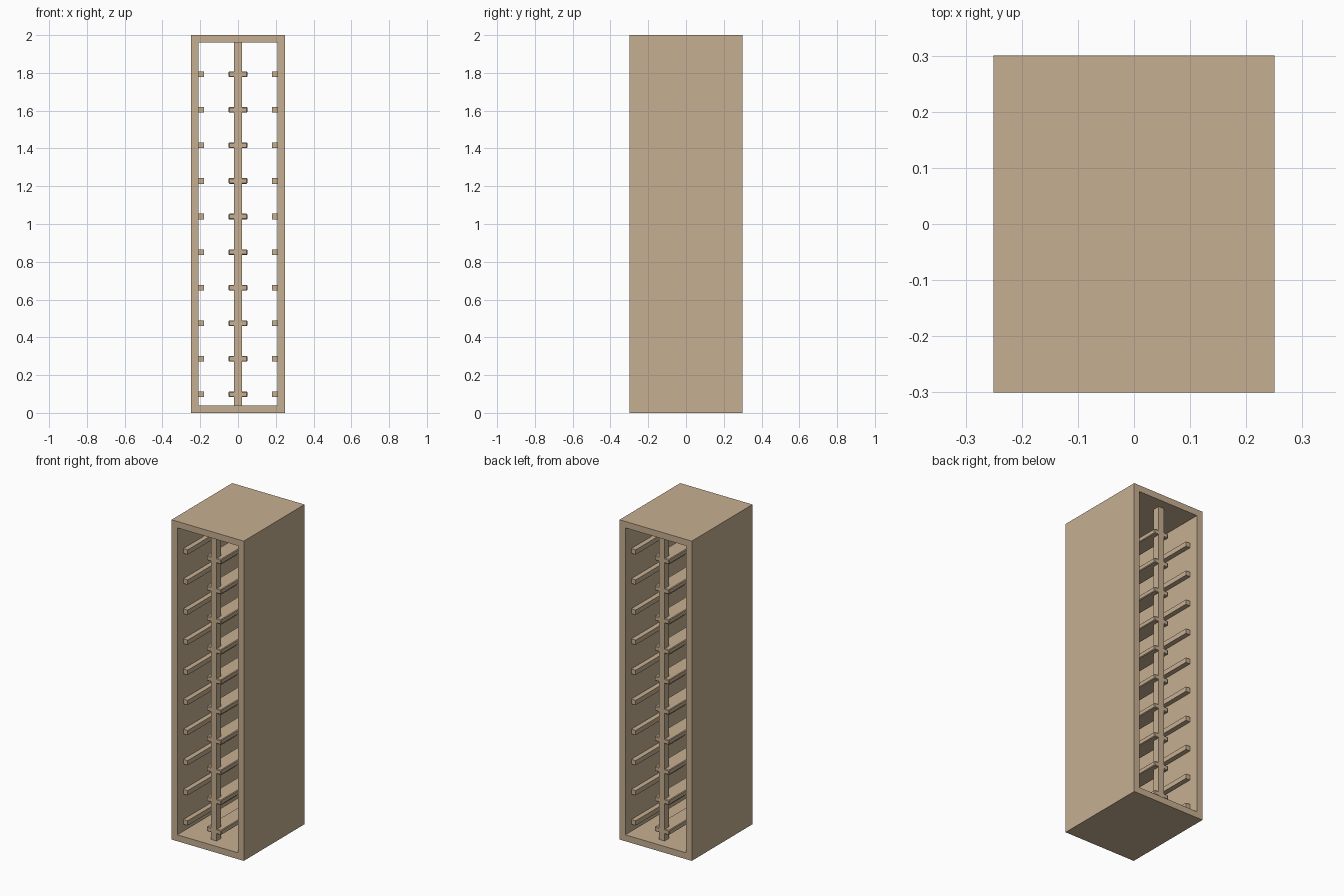
import bpy, bmesh

if "Cube" in bpy.data.objects:
    bpy.data.objects.remove(bpy.data.objects["Cube"])

wood = bpy.data.materials.new("pale_wood")
wood.diffuse_color = (0.565, 0.429, 0.283, 1)
wood.use_nodes = True
wood.node_tree.nodes["Principled BSDF"].inputs["Base Color"].default_value = wood.diffuse_color

W, D, H, T = 0.5, 0.6, 2.0, 0.04   # cabinet width, depth, height, wall thickness
INSET = 0.06                       # posts and rails sit back from the openings
RAIL = 0.03                        # rail cross-section


def finish(name, bm):
    bmesh.ops.recalc_face_normals(bm, faces=bm.faces)
    me = bpy.data.meshes.new(name)
    bm.to_mesh(me)
    bm.free()
    me.materials.append(wood)
    ob = bpy.data.objects.new(name, me)
    bpy.context.collection.objects.link(ob)
    return ob


def box(name, x0, x1, y0, y1, z0, z1):
    bm = bmesh.new()
    bmesh.ops.create_cube(bm, size=1)
    for v in bm.verts:
        v.co = ((x0 + x1) / 2 + v.co.x * (x1 - x0),
                (y0 + y1) / 2 + v.co.y * (y1 - y0),
                (z0 + z1) / 2 + v.co.z * (z1 - z0))
    return finish(name, bm)


# Cabinet shell: rectangular frame extruded through the depth, open front and back
bm = bmesh.new()


def ring(x, z0, z1):
    return [bm.verts.new((px, -D / 2, pz))
            for px, pz in ((-x, z0), (x, z0), (x, z1), (-x, z1))]


outer, inner = ring(W / 2, 0, H), ring(W / 2 - T, T, H - T)
faces = [bm.faces.new((outer[i], outer[(i + 1) % 4], inner[(i + 1) % 4], inner[i]))
         for i in range(4)]
ext = bmesh.ops.extrude_face_region(bm, geom=faces, use_keep_orig=True)
for v in ext["geom"]:
    if isinstance(v, bmesh.types.BMVert):
        v.co.y += D
finish("cabinet_shell", bm)

# Centre posts, front and back
yf = D / 2 - INSET
box("front_post", -T / 2, T / 2, -yf, -yf + 0.045, T, H - T)
box("back_post", -T / 2, T / 2, yf - 0.045, yf, T, H - T)

# Ten levels of shelf rails: one on each wall and a wide one through the posts
for i in range(10):
    z = 0.098 + 0.1883 * i
    z0, z1 = z - RAIL / 2, z + RAIL / 2
    xi = W / 2 - T
    parts = [box(f"left_rail_{i + 1}", -xi, -xi + RAIL, -yf, yf, z0, z1),
             box(f"right_rail_{i + 1}", xi - RAIL, xi, -yf, yf, z0, z1),
             box(f"centre_rail_{i + 1}", -T / 2 - RAIL, T / 2 + RAIL, -yf, yf, z0, z1)]
    for ob in parts[2:]:
        m = ob.modifiers.new("soft_edges", "BEVEL")
        m.width = 0.004
        m.segments = 1
